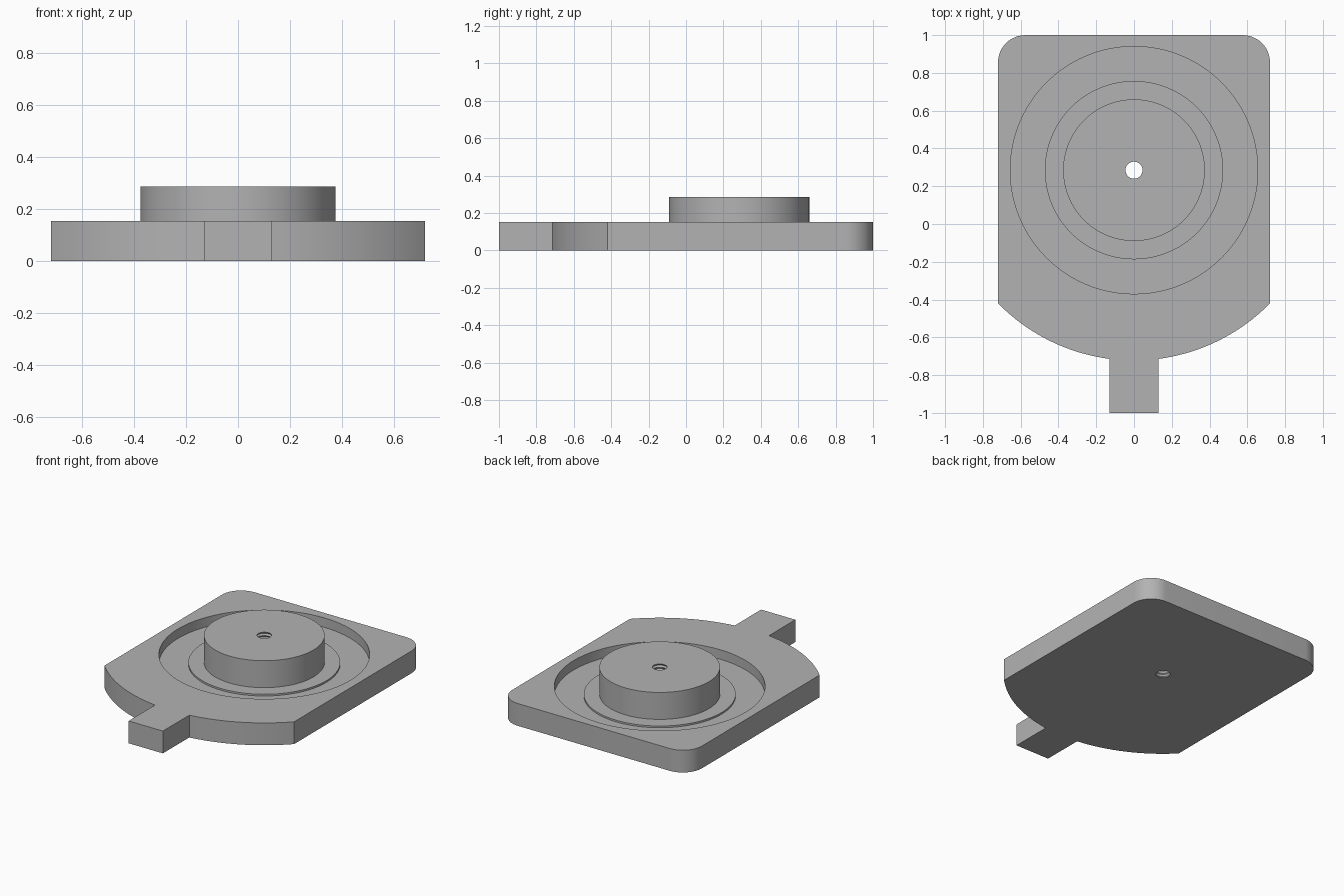
import bpy, bmesh, math

cube = bpy.data.objects.get("Cube")
if cube:
    bpy.data.objects.remove(cube, do_unlink=True)

CENTRE_Y = 0.285      # axis of all the round features
PLATE_TOP = 0.153
FLOOR = 0.088         # pocket floor
STEP = 0.1            # low ring around the boss
BOSS_TOP = 0.285
BORE = 0.045

grey = bpy.data.materials.new("plain_grey")
grey.use_nodes = True
colour = (0.45, 0.45, 0.45, 1)
grey.diffuse_color = colour
grey.node_tree.nodes["Principled BSDF"].inputs["Base Color"].default_value = colour


def add_object(name, bm):
    bmesh.ops.recalc_face_normals(bm, faces=bm.faces)
    mesh = bpy.data.meshes.new(name)
    bm.to_mesh(mesh)
    bm.free()
    mesh.materials.append(grey)
    obj = bpy.data.objects.new(name, mesh)
    bpy.context.collection.objects.link(obj)
    return obj


def lathe(name, profile, segments=96):
    """Revolve a closed (radius, z) profile around the round axis."""
    bm = bmesh.new()
    rings = []
    for i in range(segments):
        a = math.tau * i / segments
        rings.append([bm.verts.new((r * math.cos(a), CENTRE_Y + r * math.sin(a), z))
                      for r, z in profile])
    n = len(profile)
    for i in range(segments):
        a, b = rings[i], rings[(i + 1) % segments]
        for j in range(n):
            k = (j + 1) % n
            bm.faces.new((a[j], b[j], b[k], a[k]))
    return add_object(name, bm)


def cylinder(name, radius, bottom, top):
    bm = bmesh.new()
    bmesh.ops.create_cone(bm, cap_ends=True, segments=96, radius1=radius,
                          radius2=radius, depth=top - bottom)
    bmesh.ops.translate(bm, verts=bm.verts, vec=(0, CENTRE_Y, (top + bottom) / 2))
    return add_object(name, bm)


def cut(target, cutter):
    mod = target.modifiers.new("cut", "BOOLEAN")
    mod.operation = "DIFFERENCE"
    mod.solver = "EXACT"
    mod.object = cutter
    bpy.context.view_layer.objects.active = target
    bpy.ops.object.modifier_apply(modifier=mod.name)
    bpy.data.objects.remove(cutter, do_unlink=True)


def smooth(obj):
    bpy.ops.object.select_all(action="DESELECT")
    obj.select_set(True)
    bpy.context.view_layer.objects.active = obj
    bpy.ops.object.shade_smooth_by_angle(angle=math.radians(25))


# Plate outline: right half from the tab to the back corner, then mirrored
half_w, tab_w, nose_r, corner_r = 0.72, 0.13, 1.0075, 0.145
half = [(tab_w, -1.0)]
start, end = math.asin(tab_w / nose_r), math.asin(half_w / nose_r)
for i in range(21):
    a = start + (end - start) * i / 20
    half.append((nose_r * math.sin(a), CENTRE_Y - nose_r * math.cos(a)))
for i in range(13):
    a = math.pi / 2 * i / 12
    half.append((half_w - corner_r + corner_r * math.cos(a),
                 1 - corner_r + corner_r * math.sin(a)))
outline = half + [(-x, y) for x, y in reversed(half)]

bm = bmesh.new()
face = bm.faces.new([bm.verts.new((x, y, 0)) for x, y in outline])
extruded = bmesh.ops.extrude_face_region(bm, geom=[face])["geom"]
bmesh.ops.translate(bm, vec=(0, 0, PLATE_TOP),
                    verts=[v for v in extruded if isinstance(v, bmesh.types.BMVert)])
plate = add_object("base_plate", bm)

# Round pocket with a low step, and a clearance hole for the bore
cut(plate, cylinder("pocket_cutter", 0.655, STEP, 0.4))
cut(plate, lathe("step_cutter", [(0.472, FLOOR), (0.655, FLOOR),
                                 (0.655, 0.12), (0.472, 0.12)]))
cut(plate, cylinder("bore_cutter", 0.07, -0.1, 0.4))
smooth(plate)

# Central boss with a ridged bore running right through the plate
threads = 12
pitch = BOSS_TOP / threads
bore = []
for i in range(threads):
    bore += [(BORE, i * pitch), (BORE + 0.008, (i + 0.5) * pitch)]
bore.append((BORE, BOSS_TOP))
boss = lathe("centre_boss", bore + [(0.375, BOSS_TOP), (0.375, STEP),
                                    (0.07, STEP), (0.07, 0)])
smooth(boss)
